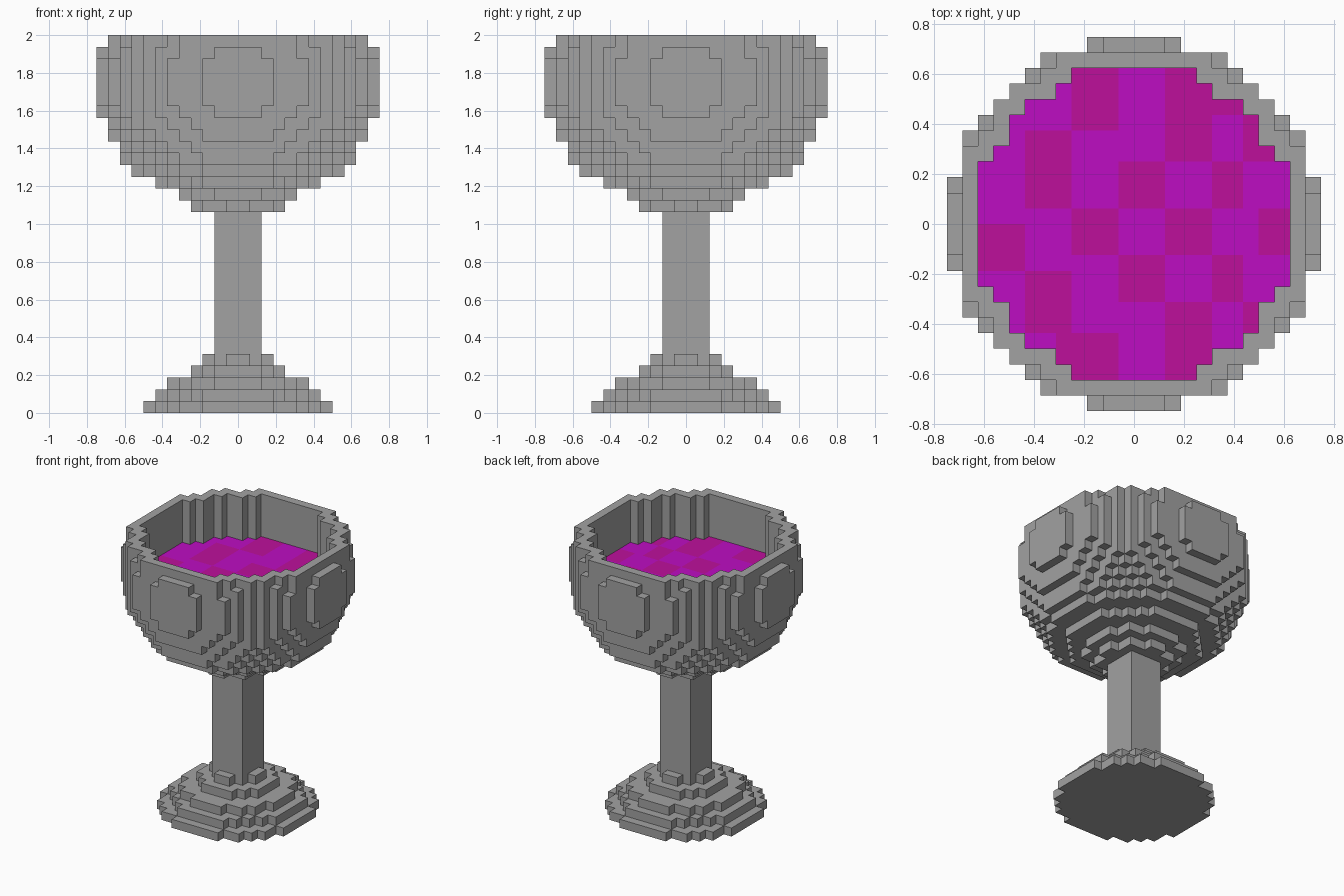
import bpy, bmesh

cube = bpy.data.objects.get("Cube")
if cube:
    bpy.data.objects.remove(cube, do_unlink=True)

U = 1 / 16  # edge of one block


def material(name, rgb):
    m = bpy.data.materials.new(name)
    m.use_nodes = True
    m.diffuse_color = (*rgb, 1)
    m.node_tree.nodes["Principled BSDF"].inputs["Base Color"].default_value = (*rgb, 1)
    return m


stone = material("stone grey", (0.36, 0.36, 0.36))
violet = material("liquid violet", (0.515, 0.004, 0.54))
magenta = material("liquid magenta", (0.515, 0.005, 0.33))


def disc(limit):
    """Block columns whose centre lies within the squared radius."""
    return {(i, j) for i in range(-12, 12) for j in range(-12, 12)
            if (i + .5) ** 2 + (j + .5) ** 2 <= limit}


def erode(cells):
    """Columns that have all eight neighbours."""
    return {(i, j) for i, j in cells
            if all((i + a, j + b) in cells for a in (-1, 0, 1) for b in (-1, 0, 1))}


def blocks(name, layers, mats, rule=lambda i, j: 0):
    """Outer skin of a stack of block layers, given as {height: columns}."""
    solid = {(i, j, k) for k, cells in layers.items() for i, j in cells}
    bm = bmesh.new()
    verts = {}

    def vert(p):
        if p not in verts:
            verts[p] = bm.verts.new([c * U for c in p])
        return verts[p]

    for cell in sorted(solid):
        for axis in range(3):
            for side in (0, 1):
                near = list(cell)
                near[axis] += 2 * side - 1
                if tuple(near) in solid:
                    continue
                a, b = (axis + 1) % 3, (axis + 2) % 3
                loop = []
                for da, db in ((0, 0), (1, 0), (1, 1), (0, 1)):
                    p = list(cell)
                    p[axis] += side
                    p[a] += da
                    p[b] += db
                    loop.append(vert(tuple(p)))
                face = bm.faces.new(loop if side else loop[::-1])
                face.material_index = rule(cell[0], cell[1])
    # Merge flat neighbours of the same colour
    bmesh.ops.dissolve_limit(bm, angle_limit=0.01, verts=bm.verts[:],
                             edges=bm.edges[:], delimit={'MATERIAL'})
    mesh = bpy.data.meshes.new(name)
    bm.to_mesh(mesh)
    bm.free()
    for m in mats:
        mesh.materials.append(m)
    ob = bpy.data.objects.new(name, mesh)
    bpy.context.collection.objects.link(ob)
    return ob


# Stepped foot
blocks("foot", {k: disc(t) for k, t in enumerate((64, 49, 36, 16, 7))}, [stone])

# Square stem
blocks("stem", {k: {(i, j) for i in range(-2, 2) for j in range(-2, 2)}
                for k in range(5, 17)}, [stone])

# Rounded bowl, hollow above the liquid with straight inner walls
BOTTOM, SURFACE = 17, 27
radii = (12.8, 25, 49, 80, 97, 108, 120, 130, 137.75, 141.75,
         143.75, 143.75, 141.75, 137.75, 131.75)
bowl = {BOTTOM + n: disc(t) for n, t in enumerate(radii)}
hollow = erode(bowl[31])
for k in range(SURFACE - 1, 32):
    bowl[k] = bowl[k] - hollow
blocks("bowl", bowl, [stone])

# Liquid with darker patches: x from, x to, y from, y to
patches = [(-4, -1, 6, 10), (-7, -4, 1, 6), (-1, 2, 1, 4), (2, 5, 4, 10),
           (5, 7, 7, 8), (7, 9, 4, 7), (5, 7, 1, 4), (-4, -1, -2, 1),
           (2, 5, -2, 1), (8, 10, -2, 1), (-10, -7, -3, 0), (-1, 2, -5, -2),
           (5, 7, -5, -2), (-7, -4, -7, -3), (-5, -1, -10, -7),
           (2, 5, -10, -5), (7, 8, -7, -5)]
blocks("liquid", {SURFACE - 1: hollow}, [violet, magenta],
       lambda i, j: int(any(a <= i < b and c <= j < d for a, b, c, d in patches)))
